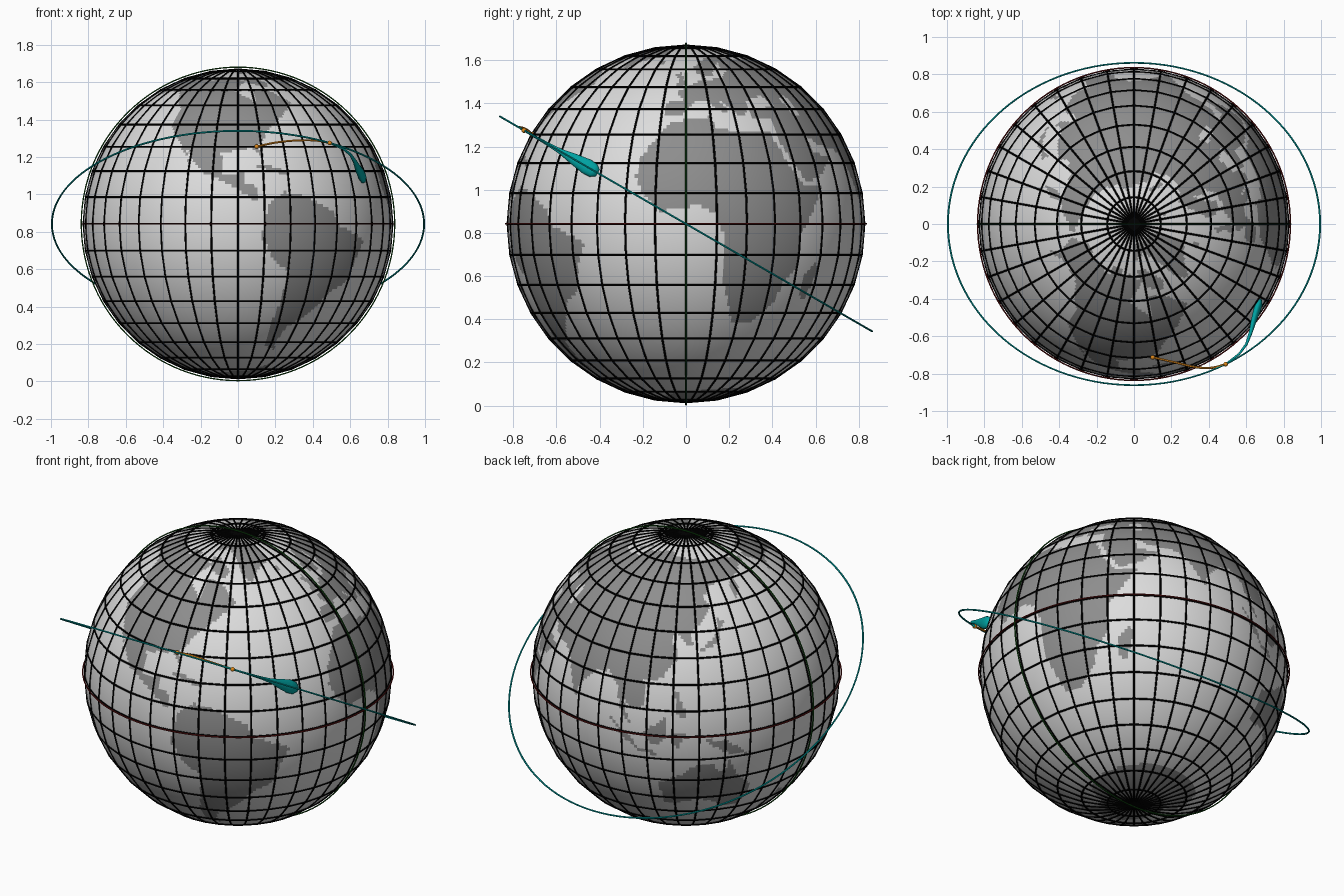
import bpy, bmesh, math
from mathutils import Vector

if "Cube" in bpy.data.objects:
    bpy.data.objects.remove(bpy.data.objects["Cube"])

CZ, R = 0.842, 0.824            # globe centre height and radius
TILT = math.radians(30)         # orbit inclination
C = Vector((0, 0, CZ))


def material(name, rgb):
    m = bpy.data.materials.new(name)
    m.diffuse_color = (*rgb, 1)
    m.use_nodes = True
    m.node_tree.nodes["Principled BSDF"].inputs["Base Color"].default_value = m.diffuse_color
    return m


OCEAN = material("ocean_light_grey", (0.72, 0.72, 0.72))
LAND = material("land_grey", (0.27, 0.27, 0.27))
BLACK = material("grid_black", (0.0, 0.0, 0.0))
RED = material("equator_red", (0.12, 0.006, 0.006))
GREEN = material("meridian_green", (0.006, 0.08, 0.006))
TEAL = material("orbit_teal", (0.0, 0.36, 0.36))
ORANGE = material("launch_orange", (0.75, 0.25, 0.01))


def sph(lon, lat, r):
    a, b = math.radians(lon), math.radians(lat)
    return C + r * Vector((math.cos(a) * math.cos(b), math.sin(a) * math.cos(b), math.sin(b)))


def orbit(deg, r):
    """Point in the tilted orbit plane."""
    a = math.radians(deg)
    v = r * math.sin(a)
    return C + Vector((r * math.cos(a), -v * math.cos(TILT), v * math.sin(TILT)))


def tubes(name, paths, radius, mat, closed=True, bezier=False, res=1):
    cu = bpy.data.curves.new(name, 'CURVE')
    cu.dimensions = '3D'
    cu.bevel_depth, cu.bevel_resolution = radius, res
    cu.use_fill_caps = True
    for pts in paths:
        s = cu.splines.new('BEZIER' if bezier else 'POLY')
        if bezier:
            s.bezier_points.add(len(pts) - 1)
            for bp, p in zip(s.bezier_points, pts):
                bp.co = p
                bp.handle_left_type = bp.handle_right_type = 'AUTO'
        else:
            s.points.add(len(pts) - 1)
            for sp, p in zip(s.points, pts):
                sp.co = (*p, 1)
        s.use_cyclic_u = closed
    cu.materials.append(mat)
    ob = bpy.data.objects.new(name, cu)
    bpy.context.collection.objects.link(ob)
    bpy.ops.object.select_all(action='DESELECT')
    ob.select_set(True)
    bpy.context.view_layer.objects.active = ob
    bpy.ops.object.convert(target='MESH')
    bpy.ops.object.shade_smooth_by_angle(angle=math.radians(50))
    return ob


# Coast outlines, longitude and latitude in degrees
coasts = []


def coast(*v):
    pts = list(zip(v[::2], v[1::2]))
    xs, ys = v[::2], v[1::2]
    coasts.append((pts, min(xs), max(xs), min(ys), max(ys)))


# North America and its northern islands
coast(-168, 66, -156, 71, -128, 70, -110, 68, -95, 71, -82, 68, -94, 60, -82, 54, -79, 52,
      -78, 62, -65, 59, -56, 52, -66, 45, -75, 38, -81, 31, -80, 25, -84, 30, -97, 27,
      -96, 19, -91, 19, -87, 21, -88, 16, -83, 14, -82, 9, -77, 8, -84, 9, -95, 16, -105, 20,
      -113, 30, -110, 23, -117, 33, -124, 40, -124, 48, -135, 58, -150, 60, -163, 55, -158, 59)
coast(-90, 76, -75, 78, -62, 82, -90, 82)
coast(-88, 73, -75, 72, -62, 66, -66, 62, -78, 65)
coast(-117, 73, -105, 73, -102, 69, -115, 69)
coast(-84, 22.5, -79, 23, -70, 20, -69, 18.5, -77, 20)
# Greenland, Iceland, Svalbard, arctic island
coast(-73, 78, -60, 82, -30, 83.5, -18, 80, -22, 70, -40, 65, -44, 60, -52, 65, -54, 70, -60, 76)
coast(-24, 65, -18, 63.5, -14, 65, -18, 66.5)
coast(12, 79, 25, 80, 18, 77)
coast(52, 71, 58, 71, 68, 76.5, 60, 76)
# South America
coast(-78, 8, -72, 12, -62, 10, -51, 4, -50, 0, -35, -6, -39, -15, -41, -22, -48, -26, -57, -37,
      -65, -42, -68, -50, -66, -55, -74, -52, -74, -40, -71, -30, -70, -18, -76, -14, -81, -5, -80, 1)
# Africa and Madagascar
coast(-6, 35, 10, 37, 11, 33, 20, 31, 33, 31, 37, 21, 43, 12, 51, 12, 40, -4, 40, -15, 35, -20,
      33, -27, 26, -34, 18, -34, 12, -17, 13, -5, 9, 4, 4, 6, -8, 4, -13, 8, -17, 15, -16, 22, -10, 30)
coast(44, -16, 49, -12, 50, -16, 47, -25, 44, -24)
# Europe and Britain
coast(-9, 37, -9, 43, -1, 44, -4, 48, 2, 51, 8, 54, 9, 57, 11, 54, 21, 55, 24, 59, 30, 60, 22, 60,
      25, 65, 18, 61, 16, 56, 12, 56, 6, 58, 5, 62, 15, 68, 26, 71, 44, 67, 44, 41, 41, 42, 37, 46,
      28, 44, 28, 41, 23, 37, 14, 45, 18, 40, 16, 38, 9, 44, 3, 43, -2, 37)
coast(-5, 50, 1, 51, -2, 56, -3, 58.5, -6, 57, -4, 54)
# Asia, its eastern tip, and the inland sea (a hole by parity)
coast(44, 67, 68, 69, 72, 73, 104, 77, 113, 74, 140, 72, 180, 69, 180, 65, 163, 60, 163, 56, 156, 51,
      156, 57, 162, 61, 143, 59, 136, 54, 140, 50, 132, 43, 127, 39, 129, 35, 126, 35, 121, 40, 118, 38,
      122, 31, 115, 22, 108, 21, 109, 12, 105, 9, 100, 13, 104, 2, 99, 9, 97, 17, 92, 22, 87, 21, 80, 15,
      78, 8, 73, 18, 70, 22, 66, 25, 57, 26, 50, 30, 52, 24, 60, 22, 52, 16, 44, 13, 36, 28, 36, 36,
      27, 37, 27, 40, 41, 41, 44, 41)
coast(-180, 69, -170, 66, -180, 65)
coast(47, 45, 53, 46, 54, 37, 50, 37)
# East Asian islands
coast(130, 32, 136, 34, 141, 36, 142, 40, 145, 43, 142, 45, 140, 40, 136, 36)
coast(120, 18, 122, 17, 126, 7, 122, 8)
coast(109, 1, 117, 7, 118, 1, 115, -4, 110, -3)
coast(95, 5, 104, -2, 106, -6, 101, -3)
coast(106, -6, 114, -7, 114, -8.5, 106, -7.5)
coast(120, 1, 125, 1, 122, -5, 120, -4)
coast(131, -1, 141, -3, 150, -10, 140, -8)
# Australia, New Zealand, Antarctica
coast(114, -22, 122, -18, 130, -12, 137, -12, 136, -15, 140, -17, 142, -11, 146, -19, 153, -26,
      150, -37, 144, -38, 138, -34, 131, -31, 124, -33, 115, -34)
coast(173, -35, 178, -38, 175, -41, 168, -47, 167, -45, 173, -40)
coast(-180, -78, -150, -77, -100, -73, -75, -72, -58, -63, -62, -75, -35, -78, -10, -71, 50, -67,
      90, -66, 140, -66, 170, -72, 165, -78, 180, -78, 180, -90, -180, -90)


def is_land(x, y):
    inside = False
    for pts, x0, x1, y0, y1 in coasts:
        if x0 <= x <= x1 and y0 <= y <= y1:
            for (ax, ay), (bx, by) in zip(pts, pts[1:] + pts[:1]):
                if (ay > y) != (by > y) and x < ax + (y - ay) * (bx - ax) / (by - ay):
                    inside = not inside
    return inside


# Globe: fine sphere, land faces chosen by the coast outlines
bm = bmesh.new()
bmesh.ops.create_uvsphere(bm, u_segments=288, v_segments=144, radius=R)
for f in bm.faces:
    p = f.calc_center_median().normalized()
    f.smooth = True
    f.material_index = int(is_land(math.degrees(math.atan2(p.y, p.x)), math.degrees(math.asin(p.z))))
me = bpy.data.meshes.new("globe")
bm.to_mesh(me)
bm.free()
me.materials.append(OCEAN)
me.materials.append(LAND)
globe = bpy.data.objects.new("globe", me)
globe.location = C
bpy.context.collection.objects.link(globe)

# Grid of straight wires every ten degrees
G = R + 0.003
tubes("meridian_wires", [[sph(lon, t, G) for t in range(0, 360, 10)] for lon in range(0, 180, 10)], 0.005, BLACK)
tubes("parallel_wires", [[sph(t, lat, G) for t in range(0, 360, 10)] for lat in range(-80, 90, 10)], 0.005, BLACK)

# Equator, zero meridian and orbit rings
tubes("equator_ring", [[sph(t, 0, 0.836) for t in range(0, 360, 3)]], 0.004, RED)
tubes("zero_meridian_ring", [[sph(0, t, 0.838) for t in range(0, 360, 3)]], 0.004, GREEN)
tubes("orbit_ring", [[orbit(t, 0.995) for t in range(0, 360, 3)]], 0.005, TEAL)

# Ascent path with a bead at each end
ascent = [(0.10, -0.713, 1.256), (0.21, -0.738, 1.278), (0.35, -0.768, 1.289),
          (0.42, -0.768, 1.287), tuple(orbit(60.5, 0.995))]
tubes("ascent_path", [ascent], 0.006, ORANGE, closed=False, bezier=True)
for name, p in (("launch_bead", ascent[0]), ("orbit_entry_bead", ascent[-1])):
    bpy.ops.mesh.primitive_uv_sphere_add(segments=16, ring_count=8, radius=0.012, location=p)
    ob = bpy.context.object
    ob.name = name
    ob.data.materials.append(ORANGE)
    bpy.ops.object.shade_smooth()

# Descent path: loft in the orbit plane that flares towards the ground
# stations: orbit angle, radius, half width across the plane, half width in the plane
stations = [(60.5, 0.995, .005, .005), (55, 0.98, .006, .006), (51, 0.955, .008, .007),
            (47, 0.915, .013, .010), (43, 0.875, .027, .015), (39, 0.846, .037, .019),
            (36.5, 0.832, .034, .018), (35, 0.824, .018, .010)]
normal = Vector((0, math.sin(TILT), math.cos(TILT)))
centres = [orbit(a, r) for a, r, _, _ in stations]
bm = bmesh.new()
rings = []
for i, (_, _, w, d) in enumerate(stations):
    along = centres[min(i + 1, len(centres) - 1)] - centres[max(i - 1, 0)]
    side = normal.cross(along).normalized()
    rings.append([bm.verts.new(centres[i] + normal * w * math.cos(k * math.pi / 8) +
                               side * d * math.sin(k * math.pi / 8)) for k in range(16)])
for a, b in zip(rings, rings[1:]):
    for k in range(16):
        bm.faces.new((a[k], a[(k + 1) % 16], b[(k + 1) % 16], b[k]))
bm.faces.new(rings[0])
bm.faces.new(rings[-1])
bmesh.ops.recalc_face_normals(bm, faces=bm.faces)
me = bpy.data.meshes.new("descent_path")
bm.to_mesh(me)
bm.free()
me.materials.append(TEAL)
me.shade_smooth()
bpy.context.collection.objects.link(bpy.data.objects.new("descent_path", me))
